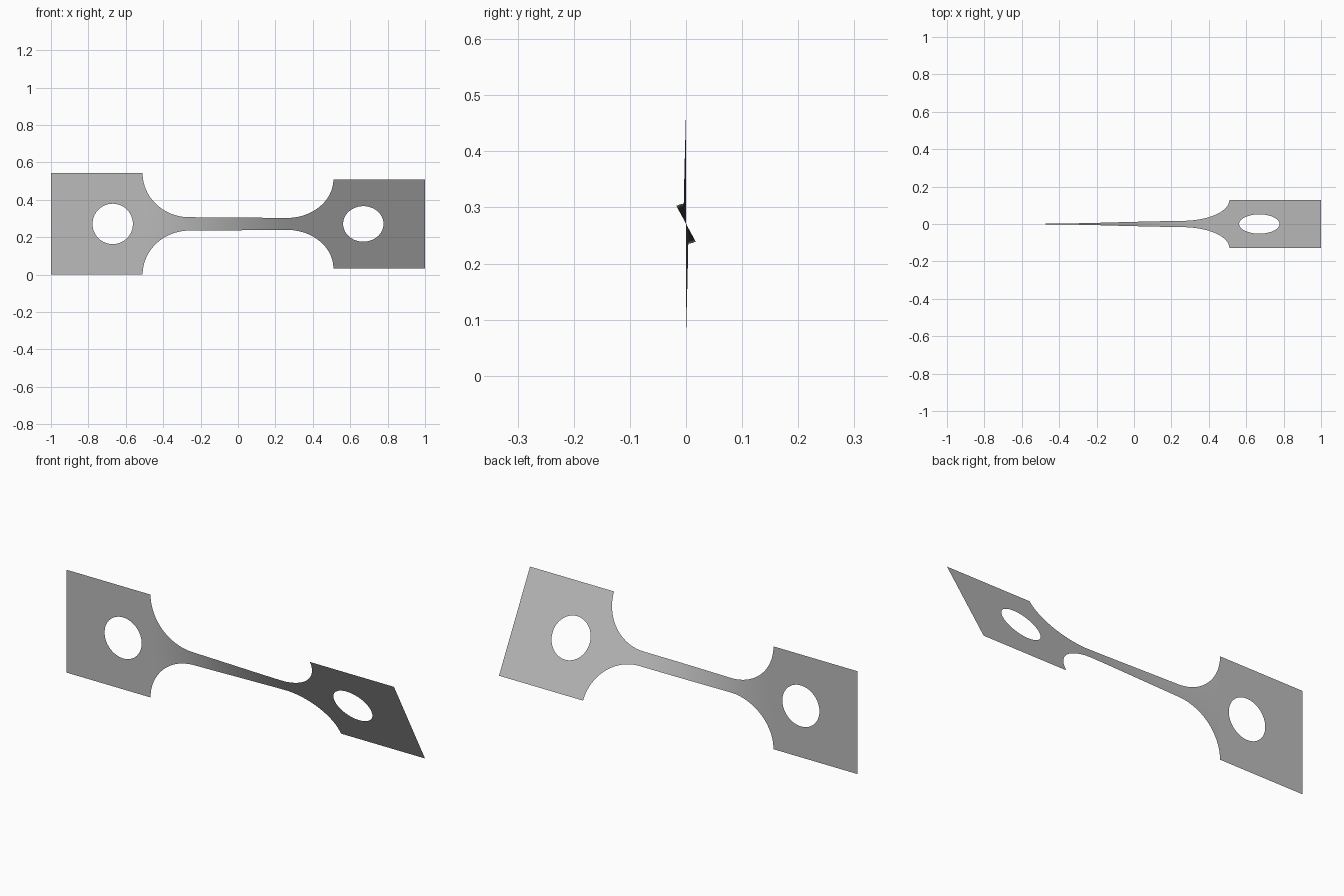
import bpy, bmesh, math

cube = bpy.data.objects.get("Cube")
if cube:
    bpy.data.objects.remove(cube, do_unlink=True)

HALF, MID_Z = 0.271, 0.271         # tab half height and centre line
NECK = 0.036                       # neck half height
HOLE_X, HOLE_R = 0.67, 0.108
ARC_X, ARC_R = 0.26, 0.25          # fillet between neck and tab
TWIST = math.radians(28.5)

# Columns of one half: (x, outer half height, hole half height)
half = [(1.0, HALF, 0)]
for i in range(33):
    a = math.pi * i / 32
    half.append((HOLE_X + HOLE_R * math.cos(a), HALF, HOLE_R * math.sin(a)))
rise = HALF - NECK
for i in range(25):
    a = math.pi / 2 * i / 24
    half.append((ARC_X + ARC_R * math.cos(a), NECK + rise * (1 - math.sin(a)), 0))
for i in range(1, 13):
    half.append((ARC_X * (1 - i / 12), NECK, 0))
columns = [(-x, h, r) for x, h, r in half] + half[-2::-1]


def twisted(x, v):
    t = min(max((x + 0.5) / 0.8, 0), 1)
    t = 0.5 * t + 0.5 * t * t * (3 - 2 * t)
    a = TWIST * t
    return (x, -v * math.sin(a), MID_Z + v * math.cos(a))


# Upper and lower strips, open around the holes
bm = bmesh.new()
for side in (1, -1):
    rows = [(bm.verts.new(twisted(x, side * r)), bm.verts.new(twisted(x, side * h)))
            for x, h, r in columns]
    for (a, b), (c, d) in zip(rows, rows[1:]):
        bm.faces.new((a, c, d, b) if side > 0 else (a, b, d, c))
bmesh.ops.remove_doubles(bm, verts=bm.verts, dist=1e-5)
for f in bm.faces:
    f.smooth = True
mesh = bpy.data.meshes.new("twisted_strip")
bm.to_mesh(mesh)
bm.free()

# Plain grey metal
grey = bpy.data.materials.new("grey metal")
grey.use_nodes = True
color = (0.5, 0.5, 0.5, 1)
grey.diffuse_color = color
grey.node_tree.nodes["Principled BSDF"].inputs["Base Color"].default_value = color
mesh.materials.append(grey)

strip = bpy.data.objects.new("twisted_strip", mesh)
bpy.context.collection.objects.link(strip)
